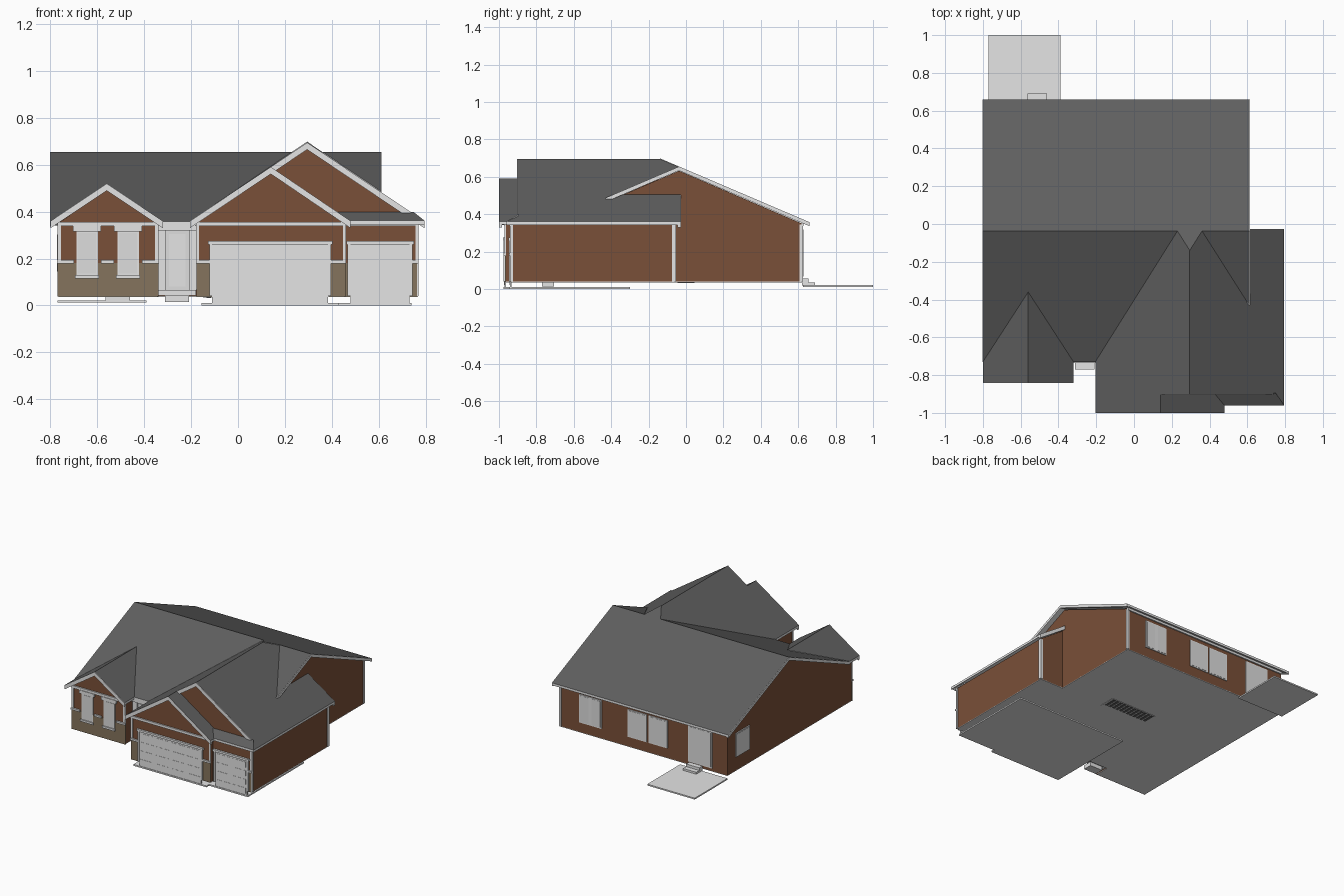
import bpy, bmesh

if "Cube" in bpy.data.objects:
    bpy.data.objects.remove(bpy.data.objects["Cube"])

def material(name, r, g, b):
    m = bpy.data.materials.new(name)
    m.diffuse_color = (r, g, b, 1)
    m.use_nodes = True
    m.node_tree.nodes["Principled BSDF"].inputs["Base Color"].default_value = m.diffuse_color
    return m

ROOF = material("roof_grey", .115, .115, .115)
BRICK = material("brick_brown", .195, .08, .04)
STONE = material("tan_stone", .235, .175, .11)
WHITE = material("white_trim", .78, .78, .78)
PANE = material("pale_glass", .73, .73, .73)
CONC = WHITE   # slabs, floor and garage doors share the trim colour
FLOOR = WHITE

def build(name, low, high, mats):
    """Closed solid between two matching outlines; high cap uses mats[0], the rest mats[-1]."""
    bm = bmesh.new()
    a = [bm.verts.new(p) for p in low]
    b = [bm.verts.new(p) for p in high]
    n = len(a)
    bm.faces.new(b)
    rest = [bm.faces.new(a[::-1])]
    rest += [bm.faces.new((a[i], a[(i + 1) % n], b[(i + 1) % n], b[i])) for i in range(n)]
    for f in rest:
        f.material_index = len(mats) - 1
    bmesh.ops.recalc_face_normals(bm, faces=bm.faces)
    me = bpy.data.meshes.new(name)
    bm.to_mesh(me)
    bm.free()
    for m in mats:
        me.materials.append(m)
    ob = bpy.data.objects.new(name, me)
    bpy.context.collection.objects.link(ob)
    return ob

def prism(name, pts, axis, a, b, mat):
    def at(p, c):
        return [(c, p[0], p[1]), (p[0], c, p[1]), (p[0], p[1], c)][axis]
    return build(name, [at(p, a) for p in pts], [at(p, b) for p in pts], [mat])

def box(name, x0, x1, y0, y1, z0, z1, mat):
    return prism(name, [(x0, y0), (x1, y0), (x1, y1), (x0, y1)], 2, z0, z1, mat)

def plate(name, wall, u0, u1, z0, z1, out, mat, inn=.002):
    """Flat piece on a wall given as (axis, position, outward sign)."""
    axis, pos, s = wall
    a, b = sorted((pos - s * inn, pos + s * out))
    if axis == 1:
        return box(name, u0, u1, a, b, z0, z1, mat)
    return box(name, a, b, u0, u1, z0, z1, mat)

def roof(name, pts, zf, t=.017):
    top = [(x, y, zf(x, y)) for x, y in pts]
    return build(name, [(x, y, z - t) for x, y, z in top], top, [ROOF, WHITE])

def rake(name, pts, axis, a, b, h=.03):
    """Board that follows a gable edge."""
    return prism(name, [(u, z - .001) for u, z in pts] + [(u, z - h) for u, z in pts[::-1]],
                 axis, a, b, WHITE)

# ---- roofs ----
RY = -.037
front = lambda x, y: .655 + .427 * (y - RY)
back = lambda x, y: .655 - .427 * (y - RY)
small = lambda x, y: .52 - .667 * abs(x + .56)
big = lambda x, y: .695 - .67 * abs(x - .295)
mid = lambda x, y: .591 - .677 * (x - .14)
roof("main_roof_back", [(-.80, .66), (.61, .66), (.61, RY), (.36, RY), (.295, -.14),
                        (.23, RY), (-.80, RY)], back)
roof("main_roof_front", [(-.80, RY), (.23, RY), (-.205, -.73), (-.32, -.73),
                         (-.56, -.36), (-.80, -.73)], front)
roof("main_roof_front_right", [(.36, RY), (.61, RY), (.61, -.43)], front)
for side, x in (("left", -.80), ("right", -.32)):
    roof("small_gable_roof_" + side, [(x, -.84), (-.56, -.84), (-.56, -.36), (x, -.73)], small)
roof("garage_roof_left", [(-.205, -.73), (.23, RY), (.295, -.14), (.295, -.90),
                          (.14, -.90), (.14, -1), (-.205, -1)], big)
roof("garage_roof_right", [(.295, -.90), (.295, -.14), (.36, RY), (.58, -.375), (.58, -.03),
                           (.795, -.03), (.795, -.96), (.75, -.90)], big)
roof("front_gable_roof_right", [(.14, -1), (.14, -.88), (.48, -.88), (.48, -1)], mid)
roof("pent_roof", [(.46, -.96), (.795, -.96), (.75, -.895), (.42, -.895)],
     lambda x, y: .362 + .56 * (y + .96))

# ---- rake boards ----
rake("small_gable_rake", [(-.80, .36), (-.56, .52), (-.32, .36)], 1, -.843, -.826)
rake("front_gable_rake", [(-.205, .36), (.14, .591), (.48, .36)], 1, -1, -.983)
rake("big_gable_rake", [(.14, .591), (.295, .695), (.735, .40)], 1, -.903, -.888)
rake("garage_back_rake", [(.58, .504), (.795, .36)], 1, -.045, -.027)
rake("main_rake_right", [(-.43, .487), (RY, .655), (.66, .358)], 0, .598, .613, .022)
rake("main_rake_left", [(-.73, .359), (RY, .655), (.66, .358)], 0, -.803, -.788, .022)

# ---- brick walls ----
prism("main_walls", [(-.695, .04), (.62, .04), (.62, .35), (RY, .632), (-.695, .35)],
      0, -.765, .575, BRICK)
prism("left_bay_walls", [(-.765, .04), (-.345, .04), (-.345, .352), (-.555, .495), (-.765, .352)],
      1, -.80, -.42, BRICK)
prism("front_gable_walls", [(-.175, .04), (.455, .04), (.455, .35), (.14, .565), (-.175, .35)],
      1, -.965, -.60, BRICK)
prism("garage_walls", [(-.175, .04), (.765, .04), (.765, .35), (.295, .668), (-.175, .35)],
      1, -.888, -.15, BRICK)
prism("garage_back_walls", [(.50, .04), (.765, .04), (.765, .35), (.50, .528)],
      1, -.16, -.06, BRICK)
box("right_bay_walls", .455, .765, -.935, -.88, .04, .35, BRICK)

# ---- floor, stair opening, slabs and steps ----
prism("floor_underside", [(-.765, -.80), (-.345, -.80), (-.345, -.695), (-.175, -.695), (-.175, -.965),
                          (.455, -.965), (.455, -.935), (.765, -.935), (.765, -.06), (.575, -.06),
                          (.575, .62), (-.765, .62)], 2, .036, .041, FLOOR)
box("stair_opening", -.15, .23, -.07, .05, .034, .037, WHITE)
for i in range(12):
    box("stair_tread", -.135 + i * .03, -.115 + i * .03, -.045, .045, .032, .035, ROOF)
box("garage_slab", -.155, .74, -.945, -.30, 0, .01, CONC)
box("driveway_lip", -.155, .43, -.975, -.94, 0, .01, CONC)
box("patio", -.77, -.39, .625, 1, .012, .022, CONC)
box("patio_step", -.565, -.46, .62, .69, .02, .036, CONC)
box("patio_step_upper", -.565, -.46, .62, .655, .03, .055, CONC)
box("porch_landing", -.342, -.18, -.735, -.69, .042, .066, CONC)
box("porch_step", -.312, -.21, -.77, -.705, .014, .042, CONC)

BAY, GAR, RBAY, ENTRY = (1, -.80, -1), (1, -.965, -1), (1, -.935, -1), (1, -.695, -1)
REAR, LEFT, RIGHT, GSIDE = (1, .62, 1), (0, -.765, -1), (0, .575, 1), (0, .765, 1)

# ---- stone skirts with caps ----
for w, a, b in ((BAY, -.77, -.34), (GAR, -.178, -.11), (GAR, .388, .458), (RBAY, .458, .48), (RBAY, .73, .768)):
    plate("stone_skirt", w, a, b, .038, .182, .004, STONE)
for w, a, b in ((BAY, -.772, -.70), (BAY, -.585, -.53), (BAY, -.41, -.338), (GAR, -.18, -.11), (GAR, .388, .46),
                (RBAY, .73, .77)):
    plate("stone_cap", w, a, b, .18, .193, .012, WHITE)

# ---- frieze boards under the eaves ----
for w, a, b in ((BAY, -.77, -.34), (GAR, -.18, .46), (RBAY, .455, .77), (REAR, -.768, .578),
                ((0, -.175, -1), -.965, -.70), ((0, -.345, 1), -.80, -.70)):
    plate("frieze", w, a, b, .338, .356, .009, WHITE)

# ---- corner boards ----
for w, a, b, z in ((BAY, -.77, -.755, .19), (BAY, -.355, -.34, .19), (GAR, -.18, -.167, .19),
                   (GAR, .447, .46, .19), (RBAY, .757, .77, .19), (GSIDE, -.94, -.925, .04),
                   (GSIDE, -.075, -.058, .04), (RIGHT, .607, .624, .04), (REAR, .563, .579, .04),
                   ((1, -.06, 1), .753, .769, .04)):
    plate("corner_board", w, a, b, z, .345, .006, WHITE)

# ---- windows ----
def window(w, a, b, z0, z1, split=False):
    plate("window_frame", w, a, b, z0, z1, .006, WHITE)
    m = .008
    cells = [(a, (a + b) / 2 + m / 2 - m), ((a + b) / 2 + m / 2, b)] if split else [(a, b)]
    for c, d in cells:
        plate("window_pane", w, c + m, d - m, z0 + m, z1 - m, .0075, PANE)

for a, b in ((-.69, -.598), (-.515, -.423)):
    window(BAY, a, b, .128, .318)
    plate("window_header", BAY, a - .014, b + .014, .316, .34, .013, WHITE)
    plate("window_sill", BAY, a - .005, b + .005, .116, .13, .014, WHITE)
window(REAR, .24, .418, .11, .315, True)
window(REAR, -.122, .03, .11, .31)
window(REAR, -.288, -.136, .11, .31)
window(REAR, -.645, -.455, .06, .325)
window(LEFT, .37, .525, .137, .31)

# ---- front entry ----
plate("front_door", ENTRY, -.31, -.21, .06, .325, .008, PANE)
plate("door_leaf_panel", ENTRY, -.295, -.225, .08, .305, .01, WHITE)
for a, b in ((-.343, -.31), (-.21, -.177)):
    plate("entry_post", ENTRY, a, b, .066, .325, .02, WHITE)
plate("entry_beam", ENTRY, -.345, -.176, .32, .358, .03, WHITE)

# ---- garage doors with raised panels ----
for w, a, b, cols in ((GAR, -.11, .385, 4), (RBAY, .48, .732, 2)):
    plate("garage_door", w, a, b, .008, .262, .006, CONC)
    for u in (a - .012, b):
        plate("garage_jamb", w, u, u + .012, .04, .27, .012, WHITE)
    plate("garage_header", w, a - .018, b + .018, .26, .275, .014, WHITE)
    cw, rh = (b - a) / cols, .25 / 4
    for i in range(cols):
        for j in range(4):
            plate("garage_panel", w, a + i * cw + .01, a + (i + 1) * cw - .01,
                  .01 + j * rh + .012, .01 + (j + 1) * rh - .012, .0075, WHITE)
